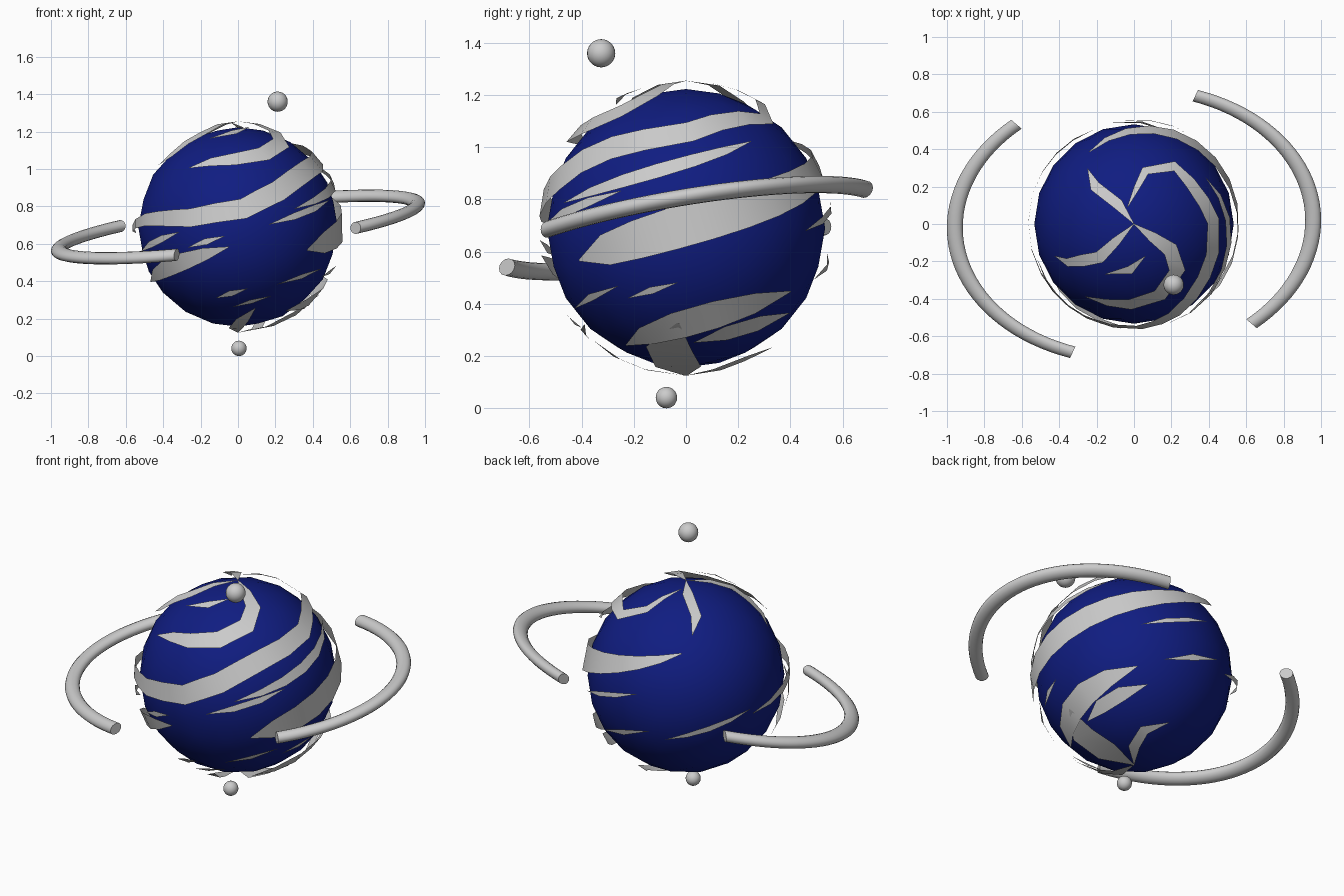
import bpy, bmesh
from math import sin, cos, radians, pi
from mathutils import Vector

if "Cube" in bpy.data.objects:
    bpy.data.objects.remove(bpy.data.objects["Cube"])

C = Vector((0, 0, 0.69))
SHELL = 0.565
SLOPE = 0.29    # common rise of the cloud streaks per degree of azimuth


def finish(bm, name, angle=40):
    bmesh.ops.recalc_face_normals(bm, faces=bm.faces)
    me = bpy.data.meshes.new(name)
    bm.to_mesh(me)
    bm.free()
    ob = bpy.data.objects.new(name, me)
    bpy.context.collection.objects.link(ob)
    bpy.ops.object.select_all(action='DESELECT')
    ob.select_set(True)
    bpy.context.view_layer.objects.active = ob
    bpy.ops.object.shade_smooth_by_angle(angle=radians(angle))
    return ob


# Planet
bm = bmesh.new()
bmesh.ops.create_icosphere(bm, subdivisions=3, radius=0.533)
bmesh.ops.translate(bm, verts=bm.verts, vec=C)
planet = finish(bm, "planet", 60)
blue = bpy.data.materials.new("deep_blue")
blue.diffuse_color = (0.005, 0.012, 0.22, 1)
blue.use_nodes = True
blue.node_tree.nodes["Principled BSDF"].inputs["Base Color"].default_value = blue.diffuse_color
planet.data.materials.append(blue)


# Moons
def moon(name, x, y, z, r):
    bm = bmesh.new()
    bmesh.ops.create_uvsphere(bm, u_segments=24, v_segments=14, radius=r)
    bmesh.ops.translate(bm, verts=bm.verts, vec=(x, y, z))
    finish(bm, name, 60)


moon("upper_moon", 0.212, -0.325, 1.36, 0.054)
moon("lower_moon", 0.005, -0.075, 0.041, 0.041)


# Two tilted, stretched ring arcs, one the point reflection of the other
def ring_arc(name, sign, steps=36, sides=14):
    bm = bmesh.new()
    loops = []
    for i in range(steps + 1):
        t = radians(-49 + 119 * i / steps)
        loop = []
        for j in range(sides):
            a = 2 * pi * j / sides
            rad = 0.723 + 0.032 * cos(a)
            x = 1.325 * rad * cos(t)
            y = rad * sin(t) + 0.02 * x
            z = 0.125 * x + 0.157 * y + 0.032 * sin(a)
            loop.append(bm.verts.new(C + sign * Vector((x, y, z))))
        loops.append(loop)
    for p, q in zip(loops, loops[1:]):
        for j in range(sides):
            k = (j + 1) % sides
            bm.faces.new((p[j], p[k], q[k], q[j]))
    bm.faces.new(loops[0])
    bm.faces.new(loops[-1])
    finish(bm, name)


ring_arc("right_ring_arc", 1)
ring_arc("left_ring_arc", -1)


# Clouds: tapered low-poly ribbons lying on a shell round the planet
def direction(az, el):
    a, e = radians(az), radians(el)
    return Vector((cos(a) * cos(e), sin(a) * cos(e), sin(e)))


def ribbon(bm, dirs, width, skew=1):
    n = len(dirs) - 1
    rows = []
    for i, d in enumerate(dirs):
        tangent = dirs[min(i + 1, n)] - dirs[max(i - 1, 0)]
        w = width * max(sin(pi * (i / n) ** skew), 0.01) ** 0.7
        side = d.cross(tangent).normalized() * w / 2 / SHELL
        rows.append([bm.verts.new(C + (d + side * s).normalized() * SHELL) for s in (-1, 1)])
    for p, q in zip(rows, rows[1:]):
        bm.faces.new((p[0], q[0], q[1], p[1]))


# A streak climbs evenly from left to right
def streak(bm, az, el, span, width, skew=1):
    n = max(2, round(span * cos(radians(el)) / 14))
    ribbon(bm, [direction(az + span * t, el + span * t * SLOPE)
                for t in (i / n - 0.5 for i in range(n + 1))], width, skew)


# An arm winds through a few (azimuth, elevation) points
def arm(bm, width, *pts, skew=1):
    d = [direction(*p) for p in pts]
    dirs = []
    for a, b in zip(d, d[1:]):
        n = max(1, round(a.angle(b) / radians(13)))
        dirs += [a.lerp(b, k / n).normalized() for k in range(n)]
    ribbon(bm, dirs + [d[-1]], width, skew)


# Spiral arms round the upper pole
bm = bmesh.new()
arm(bm, .065, (129, 90), (129, 76), (136, 59), (130, 47))
arm(bm, .1, (-36, 90), (-35, 65), (-47, 53), (-70, 44), (-93, 40), (-124, 34))
arm(bm, .07, (-125, 90), (-136, 63), (-150, 43), (-158, 36))
arm(bm, .115, (110, 80), (78, 59), (55, 48), (2, 41), (-21, 37), (-66, 20),
    (-87, 10), (-117, 5), (-152, 4), (165, -3))
streak(bm, -12, 23, 90, .06)
streak(bm, -95, 64, 50, .05)
finish(bm, "upper_clouds")

# Streaks round the middle, the broad one on the right side
bm = bmesh.new()
streak(bm, 37, 12, 170, .165, .6)
streak(bm, -50, 8, 46, .04)
streak(bm, 75, 5, 42, .03)
streak(bm, 86, -15, 36, .035)
streak(bm, -130, -21, 70, .1)
streak(bm, -108, -8, 22, .035)
streak(bm, -142, -8, 36, .04)
streak(bm, 138, -7, 50, .035)
finish(bm, "middle_clouds")

# Lower streaks and the thick patch reaching the lower pole
bm = bmesh.new()
streak(bm, -47, -28, 34, .03)
streak(bm, -15, -25, 23, .03)
streak(bm, -95, -39, 23, .04)
streak(bm, -80, -45, 30, .03)
streak(bm, 5, -39, 94, .14)
streak(bm, 32, -43, 54, .09)
arm(bm, .2, (-8, -90), (-10, -72), (-12, -56), (-4, -40))
arm(bm, .07, (50, -90), (50, -74), (62, -62), (85, -54))
arm(bm, .08, (-90, -90), (-95, -74), (-85, -62), (-75, -50))
finish(bm, "lower_clouds")
